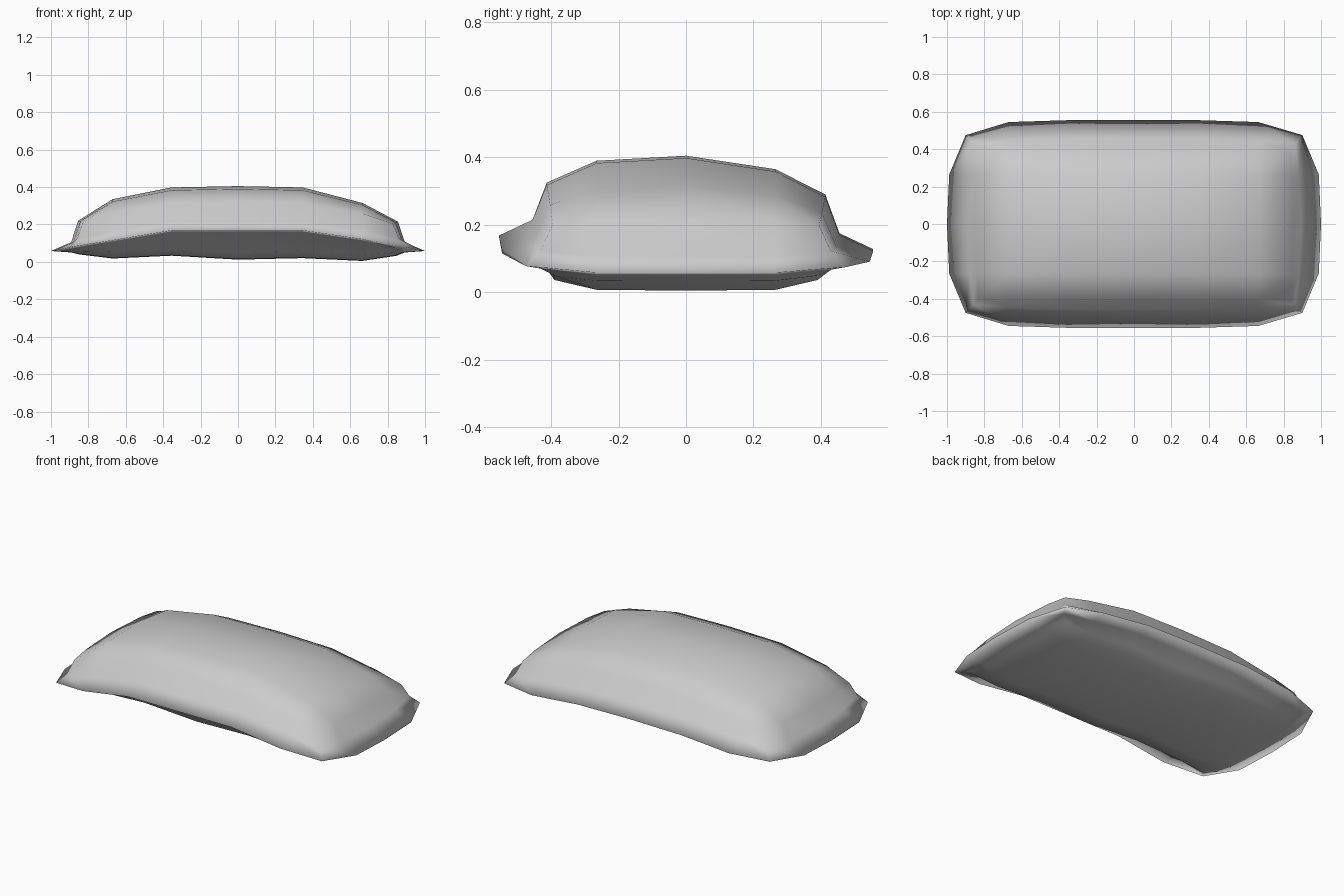
import bpy, bmesh

if "Cube" in bpy.data.objects:
    bpy.data.objects.remove(bpy.data.objects["Cube"])

NX, NY = 7, 5
XS = [-1, -0.67, -0.355, 0, 0.345, 0.665, 1]
YS = [-1, -0.265, 0, 0.265, 1]

bm = bmesh.new()


def place(i, j, ex, ey, cx, cy):
    """Plan position: end half-length ex, side half-width ey, corner cx, cy."""
    sx, sy = (1 if i > 3 else -1), (1 if j > 2 else -1)
    on_end, on_side = i in (0, NX - 1), j in (0, NY - 1)
    if on_end and on_side:
        return sx * cx, sy * cy
    x = sx * (ex - (0.012 if j != 2 else 0)) if on_end else XS[i]
    y = sy * (ey - (0.01 if i in (1, 5) else 0)) if on_side else YS[j]
    return x, y


# Height profiles along the length and drop across the width
TOP_X = [0.22, 0.335, 0.398, 0.405, 0.398, 0.315, 0.215]
TOP_DROP = [0.08, 0.015, 0, 0.04, 0.115]
SPREAD = [0.15, 0.85, 1, 1, 1, 0.7, 0.15]
LOW_X = [0.04, 0.018, 0.033, 0.012, 0.02, 0.005, 0.033]
LOW_RISE = [0.04, 0.003, 0, 0.003, 0.04]
FRONT_RIM = [0.075, 0.112, 0.165, 0.165, 0.165, 0.118, 0.075]
BACK_RIM = [0.072, 0.09, 0.12, 0.125, 0.12, 0.088, 0.072]


def rim_z(i, j):
    return FRONT_RIM[i] if j == 0 else BACK_RIM[i] if j == NY - 1 else 0.055


def panel(height, shape):
    return {(i, j): bm.verts.new((*place(i, j, *shape), height(i, j)))
            for i in range(NX) for j in range(NY)}


# Upper and lower cushion panels
top = panel(lambda i, j: TOP_X[i] - TOP_DROP[j] * SPREAD[i], (0.855, 0.413, 0.83, 0.395))
low = panel(lambda i, j: LOW_X[i] + LOW_RISE[j] * (0.3 + 0.7 * SPREAD[i]), (0.85, 0.40, 0.83, 0.39))
for i in range(NX - 1):
    for j in range(NY - 1):
        k = [(i, j), (i + 1, j), (i + 1, j + 1), (i, j + 1)]
        bm.faces.new([top[c] for c in k])
        bm.faces.new([low[c] for c in reversed(k)])

# Flange: rings stepping out from the panels to the thin rim
border = ([(i, 0) for i in range(NX)] + [(NX - 1, j) for j in range(1, NY)]
          + [(i, NY - 1) for i in range(NX - 2, -1, -1)] + [(0, j) for j in range(NY - 2, 0, -1)])


def ring(shape, dz):
    return [bm.verts.new((*place(i, j, *shape), rim_z(i, j) + dz)) for i, j in border]


rings = [[top[c] for c in border],
         ring((0.892, 0.455, 0.86, 0.43), 0.05),
         ring((1.0, 0.555, 0.90, 0.475), 0.003),
         ring((0.89, 0.455, 0.86, 0.43), -0.005),
         [low[c] for c in border]]
n = len(border)
for a, b in zip(rings, rings[1:]):
    for k in range(n):
        m = (k + 1) % n
        bm.faces.new((a[k], b[k], b[m], a[m]))

bmesh.ops.recalc_face_normals(bm, faces=bm.faces)
for f in bm.faces:
    f.smooth = True
me = bpy.data.meshes.new("pillow")
bm.to_mesh(me)
bm.free()
pillow = bpy.data.objects.new("pillow", me)
bpy.context.collection.objects.link(pillow)
